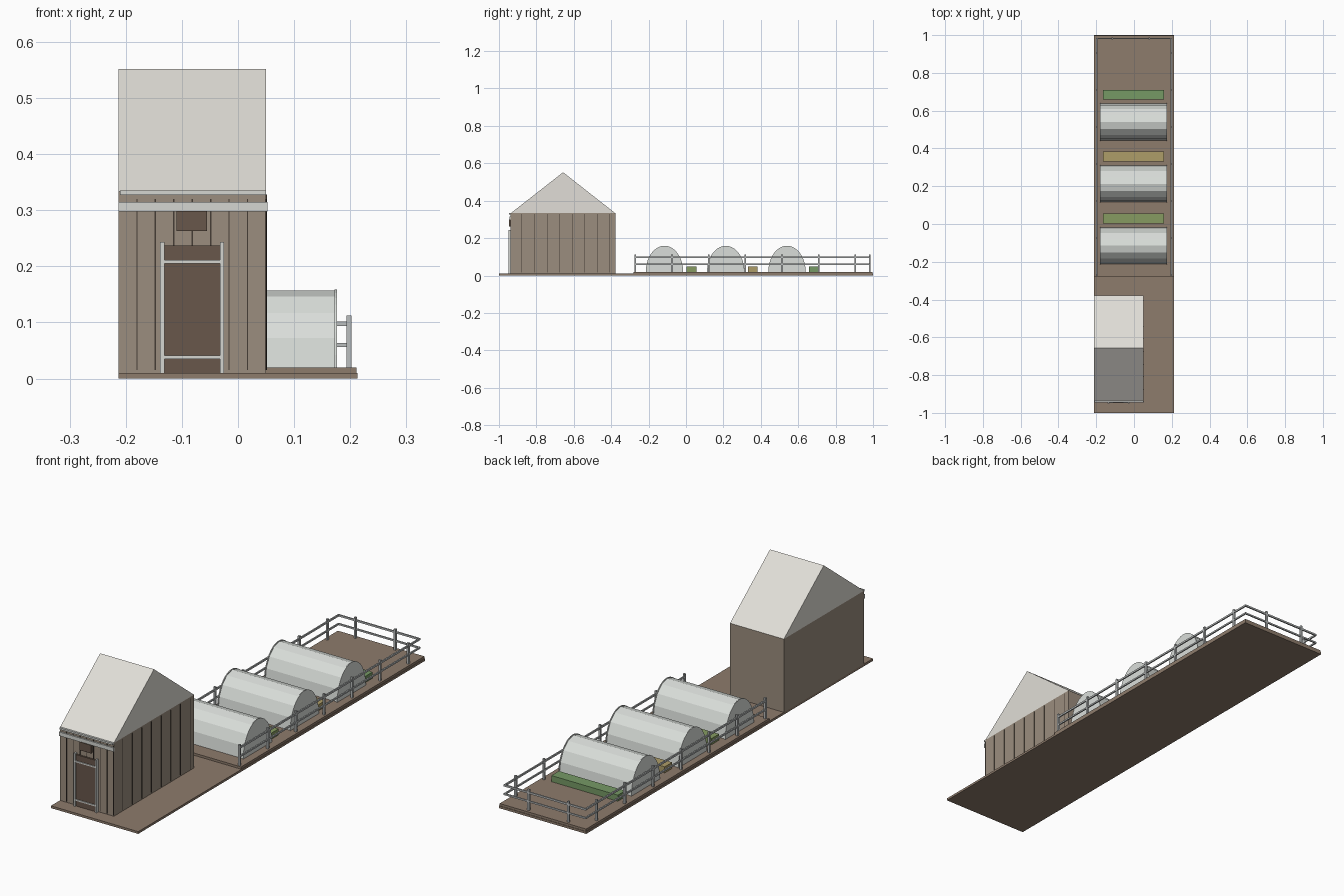
import bpy, bmesh, math

if "Cube" in bpy.data.objects:
    bpy.data.objects.remove(bpy.data.objects["Cube"])


def material(name, rgb):
    m = bpy.data.materials.new(name)
    m.diffuse_color = (*rgb, 1)
    m.use_nodes = True
    m.node_tree.nodes["Principled BSDF"].inputs["Base Color"].default_value = m.diffuse_color
    return m


SOIL = material("soil", (0.27, 0.20, 0.15))
WOOD = material("wood", (0.33, 0.27, 0.21))
DARK = material("dark_wood", (0.14, 0.095, 0.07))
GAP = material("plank_gap", (0.06, 0.045, 0.035))
ROOF = material("roof", (0.75, 0.73, 0.68))
FILM = material("film", (0.70, 0.73, 0.70))
TRIM = material("trim", (0.66, 0.67, 0.64))
RAIL = material("rail", (0.50, 0.52, 0.52))
CROPS = [material("crop_green", (0.24, 0.33, 0.12)),
         material("crop_straw", (0.42, 0.34, 0.14)),
         material("crop_leaf", (0.18, 0.32, 0.13))]


def finish(name, bm, mat):
    bmesh.ops.recalc_face_normals(bm, faces=bm.faces)
    me = bpy.data.meshes.new(name)
    bm.to_mesh(me)
    bm.free()
    me.materials.append(mat)
    ob = bpy.data.objects.new(name, me)
    bpy.context.collection.objects.link(ob)
    return ob


def add_box(bm, x0, x1, y0, y1, z0, z1):
    vs = bmesh.ops.create_cube(bm, size=1)["verts"]
    for v in vs:
        v.co = (x1 if v.co.x > 0 else x0, y1 if v.co.y > 0 else y0,
                z1 if v.co.z > 0 else z0)


def boxes(name, mat, *dims):
    bm = bmesh.new()
    for d in dims:
        add_box(bm, *d)
    return finish(name, bm, mat)


def prism(name, mat, x0, x1, profile):
    """Extrude a closed (y, z) profile along x."""
    bm = bmesh.new()
    a = [bm.verts.new((x0, y, z)) for y, z in profile]
    b = [bm.verts.new((x1, y, z)) for y, z in profile]
    bm.faces.new(a)
    bm.faces.new(b)
    n = len(a)
    for i in range(n):
        j = (i + 1) % n
        bm.faces.new((a[i], a[j], b[j], b[i]))
    return finish(name, bm, mat)


def arch(cy, ry, rz, n):
    return [(cy + ry * math.cos(math.pi * i / n),
             0.02 + rz * math.sin(math.pi * i / n)) for i in range(n + 1)]


# ground slab and raised garden plot
boxes("ground_slab", SOIL, (-0.213, 0.213, -1, 1, 0, 0.01))
boxes("garden_plot", SOIL, (-0.211, 0.211, -0.28, 0.998, 0.01, 0.02))

# barn body and solid gable roof
X0, X1, Y0, Y1, EAVE = -0.213, 0.05, -0.937, -0.378, 0.333
boxes("barn_walls", WOOD, (X0, X1, Y0, Y1, 0.01, EAVE))
prism("barn_roof", ROOF, X0, X1, [(Y0, EAVE), (Y1, EAVE), (-0.657, 0.552)])

# dark gaps between planks on the front and right walls
boxes("front_plank_gaps", GAP,
      *[(x - 0.0012, x + 0.0012, Y0 - 0.002, Y0, 0.015, 0.32)
        for x in (-0.18 + 0.0328 * i for i in range(8))])
boxes("side_plank_gaps", GAP,
      *[(X1, X1 + 0.002, y - 0.0012, y + 0.0012, 0.015, 0.328)
        for y in (-0.877 + 0.0672 * i for i in range(8))])

# front trim boards
boxes("front_beam", TRIM, (-0.213, 0.053, -0.944, Y0, 0.298, 0.315))
boxes("eave_gutter", TRIM, (-0.21, X1, -0.946, Y0, 0.327, 0.335))

# door with frame and the plain board above
boxes("door", DARK, (-0.131, -0.032, -0.944, Y0, 0.01, 0.237))
boxes("door_frame", TRIM,
      (-0.139, -0.131, -0.95, Y0, 0.01, 0.243),
      (-0.032, -0.025, -0.95, Y0, 0.01, 0.243),
      (-0.131, -0.032, -0.948, Y0, 0.205, 0.211),
      (-0.131, -0.032, -0.948, Y0, 0.035, 0.041))
boxes("board_above_door", DARK, (-0.11, -0.055, -0.947, Y0, 0.263, 0.299))

# grow tunnels with thin end hoops, and a crop bed behind each
for i in range(3):
    cy = -0.115 + 0.3275 * i
    prism(f"tunnel_{i + 1}", FILM, -0.177, 0.172, arch(cy, 0.097, 0.137, 8))
    for side, x in (("left", -0.181), ("right", 0.172)):
        prism(f"tunnel_{i + 1}_{side}_end", FILM, x, x + 0.004,
              arch(cy, 0.1, 0.139, 20))
    by = 0.029 + 0.3275 * i
    boxes(f"crop_bed_{i + 1}", CROPS[i],
          (-0.164, 0.16, by - 0.026, by + 0.026, 0.02, 0.047))

# fence on both sides and the back
post_ys = [-0.271 + 0.196 * i for i in range(7)]
RAILS = ((0.056, 0.063), (0.094, 0.102))
for side, s in (("left", -1), ("right", 1)):
    x = 0.1975 * s
    boxes(f"{side}_fence_posts", RAIL,
          *[(x - 0.0045, x + 0.0045, y - 0.0045, y + 0.0045, 0.02, 0.112)
            for y in post_ys])
    boxes(f"{side}_fence_rails", RAIL,
          *[(x - 0.003, x + 0.003, -0.275, 0.985, a, b) for a, b in RAILS])
boxes("back_fence_posts", RAIL,
      *[(x - 0.0045, x + 0.0045, 0.978, 0.987, 0.02, 0.112)
        for x in (-0.115, 0.08)])
boxes("back_fence_rails", RAIL,
      *[(-0.2, 0.2, 0.98, 0.986, a, b) for a, b in RAILS])
